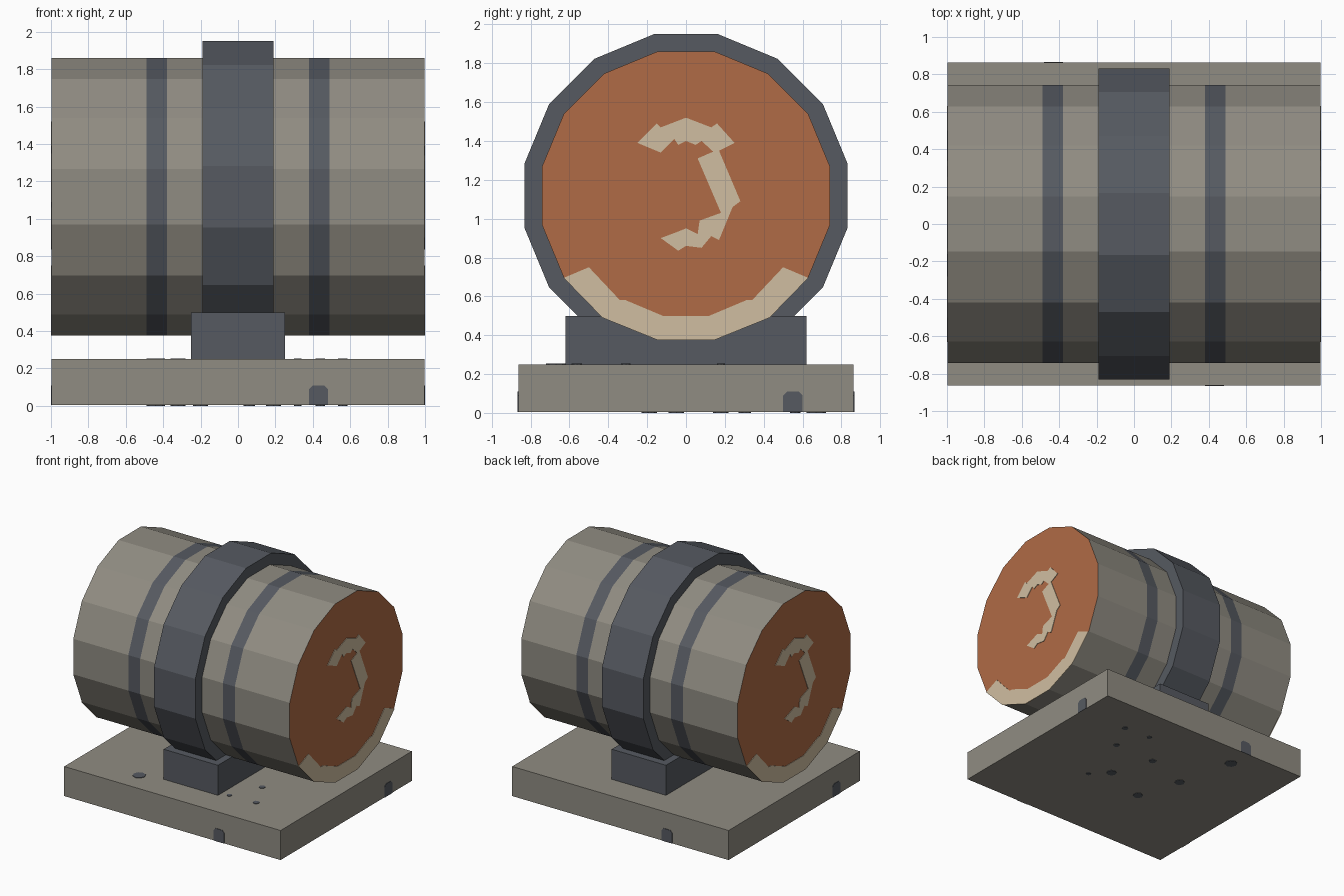
import bpy
import bmesh
import math
from mathutils import Vector

if "Cube" in bpy.data.objects:
    bpy.data.objects.remove(bpy.data.objects["Cube"])

AXIS_Z = 1.118
SIDES = 16
THIN = 0.004


def material(name, rgb):
    """Flat colour from 0-255 sRGB values."""
    col = []
    for c in rgb:
        c /= 255
        col.append(c / 12.92 if c <= 0.04045 else ((c + 0.055) / 1.055) ** 2.4)
    m = bpy.data.materials.new(name)
    m.use_nodes = True
    m.diffuse_color = (*col, 1)
    m.node_tree.nodes["Principled BSDF"].inputs["Base Color"].default_value = (*col, 1)
    return m


STONE = material("warm grey stone", (144, 140, 130))
IRON = material("dark iron", (86, 90, 97))
RUST = material("rust orange", (176, 107, 70))
CREAM = material("cream paint", (208, 190, 161))


def finish(name, bm, *mats):
    bmesh.ops.recalc_face_normals(bm, faces=bm.faces)
    mesh = bpy.data.meshes.new(name)
    bm.to_mesh(mesh)
    bm.free()
    for m in mats:
        mesh.materials.append(m)
    obj = bpy.data.objects.new(name, mesh)
    bpy.context.collection.objects.link(obj)
    return obj


def box(name, half_x, half_y, z0, z1, mat):
    bm = bmesh.new()
    bmesh.ops.create_cube(bm, size=1)
    for v in bm.verts:
        v.co = (v.co.x * 2 * half_x, v.co.y * 2 * half_y, z1 if v.co.z > 0 else z0)
    return finish(name, bm, mat)


def lathe_x(name, profile, *mats):
    """Sixteen-sided rings around the drum axis; profile is (x, radius)."""
    bm = bmesh.new()
    rings = []
    for x, r in profile:
        angles = [(k + 0.5) * math.tau / SIDES for k in range(SIDES)]
        rings.append([bm.verts.new((x, r * math.cos(a), AXIS_Z + r * math.sin(a)))
                      for a in angles])
    for a, b in zip(rings, rings[1:]):
        for k in range(SIDES):
            n = (k + 1) % SIDES
            bm.faces.new((a[k], a[n], b[n], b[k]))
    bm.faces.new(rings[0])
    bm.faces.new(rings[-1])
    return finish(name, bm, *mats)


def plate(name, points, outward, mat):
    """Thin painted plate from a flat outline, raised along outward."""
    bm = bmesh.new()
    face = bm.faces.new([bm.verts.new(p) for p in points])
    ext = bmesh.ops.extrude_face_region(bm, geom=[face], use_keep_orig=True)
    moved = [g for g in ext["geom"] if isinstance(g, bmesh.types.BMVert)]
    bmesh.ops.translate(bm, verts=moved, vec=Vector(outward) * THIN)
    return finish(name, bm, mat)


# Base slab and saddle block
BX, BY = 0.996, 0.863
box("base_slab", BX, BY, THIN, 0.25, STONE)
box("saddle_block", 0.25, 0.62, 0.25, 0.5, IRON)

# Drum with two painted stripes and coloured ends
END = 1 - THIN
R = 0.757
drum = lathe_x("drum", [(x, R) for x in (-END, -0.49, -0.38, 0.38, 0.49, END)],
               STONE, IRON, RUST)
for f in drum.data.polygons:
    if abs(f.normal.x) > 0.9:
        f.material_index = 2
    elif 0.38 < abs(f.center.x) < 0.49:
        f.material_index = 1

# Clamp band around the middle
lathe_x("clamp_band", [(-0.19, 0.7), (-0.19, 0.848), (0.19, 0.848), (0.19, 0.7)], IRON)

# Painted marks on both drum ends, as (y, z) outlines
half_rim = [(0.12, 0.5), (0.31, 0.58), (0.34, 0.58), (0.5, 0.75),
            (0.63, 0.695), (0.43, 0.49), (0.148, 0.376)]
rim = half_rim + [(-y, z) for y, z in reversed(half_rim)]
hook = [(-0.25, 1.39), (-0.15, 1.49), (-0.13, 1.47), (0, 1.52), (0.13, 1.47),
        (0.16, 1.49), (0.25, 1.39), (0.17, 1.35), (0.28, 1.09), (0.24, 1.06),
        (0.17, 0.89), (0.13, 0.91), (0.08, 0.85), (0, 0.86), (-0.04, 0.835),
        (-0.13, 0.9), (-0.05, 0.93), (0, 0.95), (0.06, 0.92), (0.07, 0.99),
        (0.18, 1.03), (0.06, 1.31), (0.14, 1.345), (0.08, 1.4), (0.05, 1.38),
        (0, 1.4), (-0.04, 1.38), (-0.06, 1.41), (-0.13, 1.34)]
# Small chips at the foot of each base side, as (offset, z) outline
chip = [(-0.05, THIN), (0.05, THIN), (0.05, 0.09), (0.03, 0.11), (-0.03, 0.11), (-0.05, 0.09)]

for side, s in (("left", 1), ("right", -1)):
    for label, outline in (("rim_paint", rim), ("end_mark", hook)):
        plate(f"{side}_{label}", [(s * END, s * y, z) for y, z in outline], (s, 0, 0), CREAM)
    plate(f"{side}_base_chip", [(s * BX, s * (0.55 + o), z) for o, z in chip],
          (s, 0, 0), IRON)
for side, s in (("front", 1), ("back", -1)):
    plate(f"{side}_base_chip", [(s * (0.43 + o), -s * BY, z) for o, z in chip],
          (0, -s, 0), IRON)

# Dark pits on the slab: x, y, radius; mirrored in y underneath
pits = [(0.56, -0.56, 0.025), (0.32, -0.57, 0.02), (0.44, -0.31, 0.025),
        (0.06, -0.3, 0.03), (0.19, 0.05, 0.04), (0.32, 0.18, 0.02),
        (-0.32, -0.18, 0.04), (-0.44, -0.67, 0.05), (-0.2, 0.19, 0.04)]
for i, (x, y, r) in enumerate(pits):
    for label, s, z in (("top", 1, 0.25), ("bottom", -1, THIN)):
        circle = [(x + r * math.cos(k * math.tau / 8), s * y + r * math.sin(k * math.tau / 8), z)
                  for k in range(8)]
        plate(f"{label}_pit_{i + 1}", circle, (0, 0, s), IRON)
